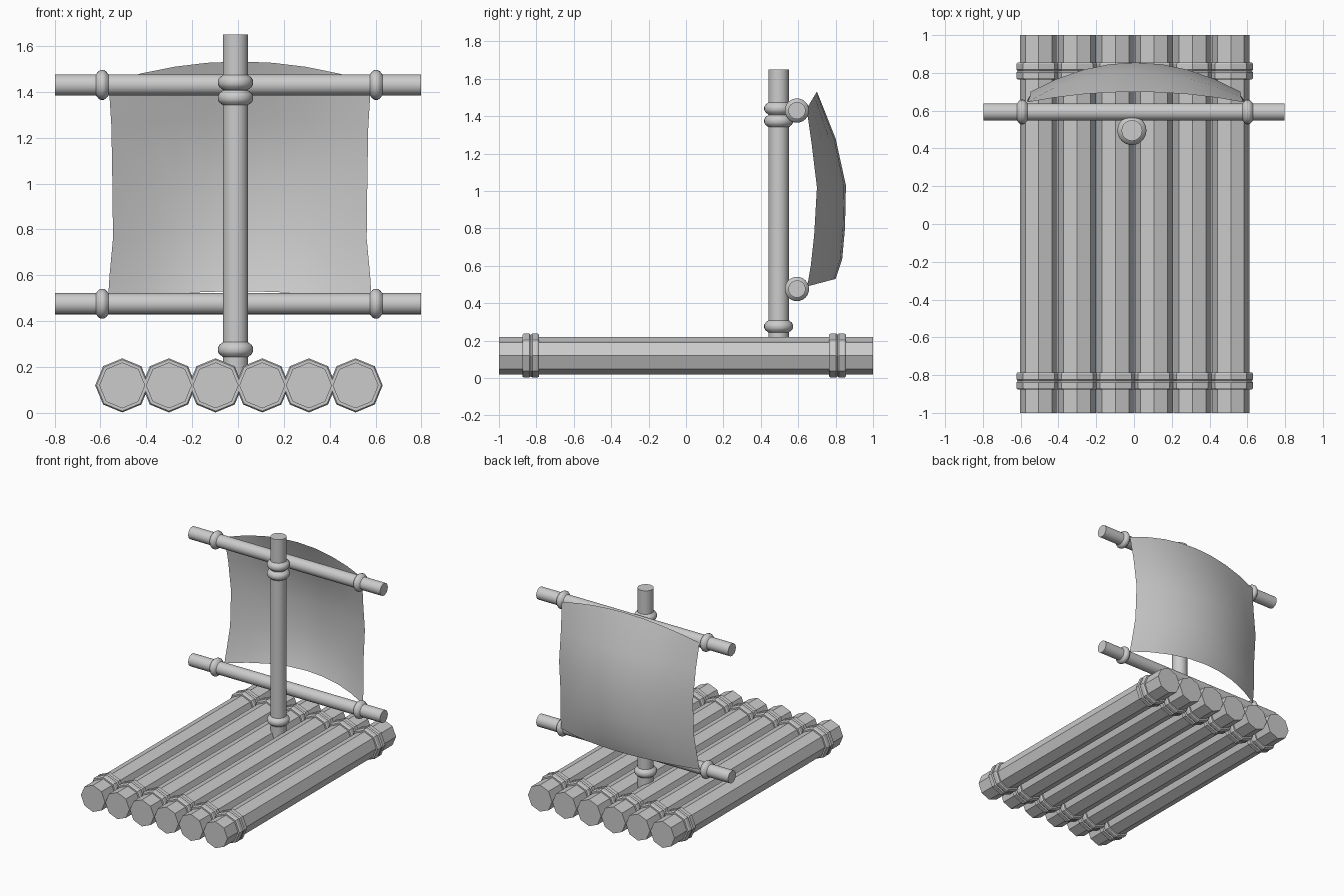
import bpy, bmesh, math
from mathutils import Vector

if "Cube" in bpy.data.objects:
    bpy.data.objects.remove(bpy.data.objects["Cube"])


def lathe(name, profile, loc, axis, sides=24, caps=False, smooth=True):
    """Spin (radius, height) points round the given axis."""
    a = Vector(axis)
    u = Vector((1, 0, 0)) if abs(a.x) < 0.5 else Vector((0, 1, 0))
    w = a.cross(u)
    bm = bmesh.new()
    rings = []
    for r, h in profile:
        rings.append([bm.verts.new(a * h + (u * math.cos(t) + w * math.sin(t)) * r)
                      for t in (2 * math.pi * i / sides for i in range(sides))])
    for lo, hi in zip(rings, rings[1:]):
        for i in range(sides):
            j = (i + 1) % sides
            bm.faces.new((lo[i], lo[j], hi[j], hi[i]))
    if caps:
        bm.faces.new(rings[0][::-1])
        bm.faces.new(rings[-1])
    return finish(name, bm, loc, smooth)


def finish(name, bm, loc, smooth):
    me = bpy.data.meshes.new(name)
    bm.to_mesh(me)
    bm.free()
    ob = bpy.data.objects.new(name, me)
    ob.location = loc
    bpy.context.collection.objects.link(ob)
    if smooth:
        bpy.context.view_layer.objects.active = ob
        ob.select_set(True)
        bpy.ops.object.shade_smooth_by_angle(angle=math.radians(35))
        ob.select_set(False)
    return ob


X, Y, Z = (1, 0, 0), (0, 1, 0), (0, 0, 1)

# Octagonal deck logs, each with a doubled rope lashing at both ends
band = [(0.098, -0.045), (0.112, -0.045), (0.118, -0.037), (0.118, -0.008), (0.111, 0),
        (0.118, 0.008), (0.118, 0.037), (0.112, 0.045), (0.098, 0.045)]
for i in range(6):
    x = 0.004 + (i - 2.5) * 0.2035
    lathe(f"deck_log_{i + 1}", [(0.1, -1), (0.1, 1)], (x, 0, 0.12), Y, 8, True, False)
    for end, y in (("front", -0.83), ("back", 0.81)):
        lathe(f"{end}_lashing_{i + 1}", band, (x, y, 0.12), Y, 8, False, False)


def collar(name, r, bulge, half, loc, axis):
    prof = [(r, -half), (bulge - 0.006, -half * 0.6), (bulge, -half * 0.25),
            (bulge, half * 0.25), (bulge - 0.006, half * 0.6), (r, half)]
    lathe(name, prof, loc, axis)


# Mast with rope collars
MX, MY = -0.011, 0.495
lathe("mast", [(0.055, 0.1), (0.055, 1.65)], (MX, MY, 0), Z, 24, True)
for n, z in (("base", 0.276), ("lower", 1.374), ("upper", 1.441)):
    collar(f"mast_{n}_collar", 0.054, 0.077, 0.033, (MX, MY, z), Z)

# Yards with sail ties
for n, z in (("lower", 0.476), ("upper", 1.43)):
    lathe(f"{n}_yard", [(0.046, -0.797), (0.046, 0.797)], (0, 0.593, z), X, 24, True)
    for side, x in (("left", -0.592), ("right", 0.602)):
        collar(f"{n}_{side}_tie", 0.045, 0.065, 0.028, (x, 0.593, z), X)

# Billowing sail: rows of (half width, edge y, edge z, centre y, centre z)
rows = [(0.575, 0.648, 0.49, 0.80, 0.53), (0.568, 0.667, 0.60, 0.835, 0.635),
        (0.553, 0.685, 0.76, 0.85, 0.80), (0.556, 0.70, 1.02, 0.855, 1.03),
        (0.56, 0.672, 1.25, 0.80, 1.28), (0.572, 0.645, 1.44, 0.70, 1.532)]
COLS = 8
bm = bmesh.new()
grid = []
for hw, ye, ze, yc, zc in rows:
    line = []
    for c in range(COLS + 1):
        s = 2 * c / COLS - 1
        k = 1 - s * s
        line.append(bm.verts.new((0.008 + hw * s, ye + (yc - ye) * k, ze + (zc - ze) * k)))
    grid.append(line)
for lo, hi in zip(grid, grid[1:]):
    for c in range(COLS):
        bm.faces.new((lo[c + 1], lo[c], hi[c], hi[c + 1]))
finish("sail", bm, (0, 0, 0), True)
